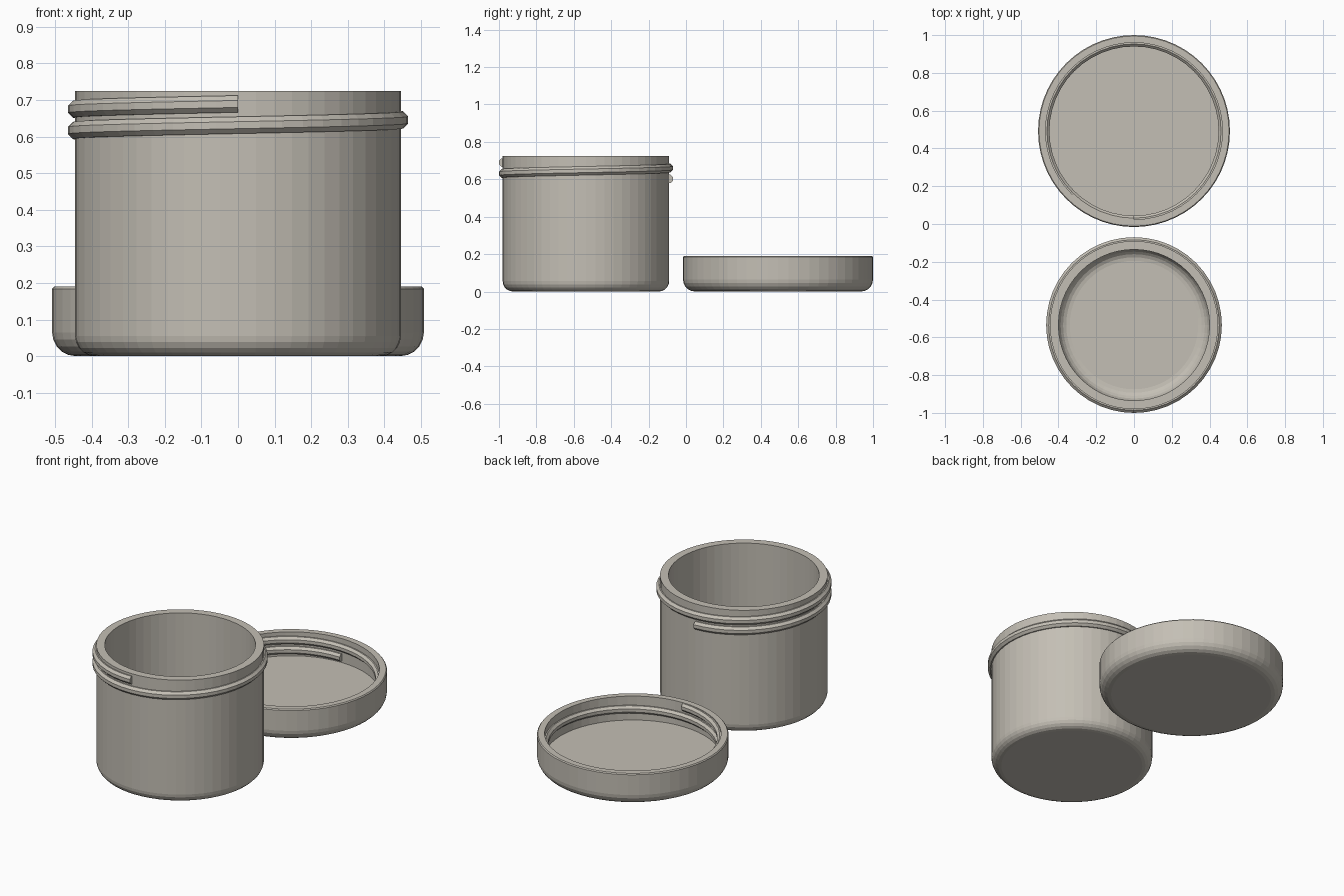
import bpy, bmesh, math
from math import sin, cos, pi, tau

old = bpy.data.objects.get("Cube")
if old:
    bpy.data.objects.remove(old, do_unlink=True)

mat = bpy.data.materials.new("warm grey plastic")
mat.use_nodes = True
colour = (0.55, 0.52, 0.46, 1)
mat.diffuse_color = colour
mat.node_tree.nodes["Principled BSDF"].inputs["Base Color"].default_value = colour


def finish(name, bm, centre_y):
    bmesh.ops.recalc_face_normals(bm, faces=bm.faces)
    mesh = bpy.data.meshes.new(name)
    bm.to_mesh(mesh)
    bm.free()
    mesh.materials.append(mat)
    obj = bpy.data.objects.new(name, mesh)
    obj.location.y = centre_y
    bpy.context.collection.objects.link(obj)
    return obj


def arc(r, z, radius, start, end, steps=5):
    """Profile points (radius, height) along a fillet centred on (r, z)."""
    return [(r + radius * cos(a), z + radius * sin(a))
            for a in (start + (end - start) * i / steps for i in range(steps + 1))]


def skin(bm, rings, closed):
    """Join neighbouring rings of vertices with quads."""
    for a, b in zip(rings, rings[1:] + rings[:1] if closed else rings[1:]):
        n = len(a)
        for i in range(n):
            j = (i + 1) % n
            bm.faces.new((a[i], a[j], b[j], b[i]))


def lathe(name, profile, centre_y, sides=56):
    """Turn an open profile into a vessel with flat outer and inner floors."""
    bm = bmesh.new()
    rings = [[bm.verts.new((r * cos(tau * i / sides), r * sin(tau * i / sides), z))
              for i in range(sides)] for r, z in profile]
    skin(bm, rings, False)
    bm.faces.new(rings[0])
    bm.faces.new(rings[-1])
    return finish(name, bm, centre_y)


def thread(name, radius, tube, z_low, pitch, turns, centre_y, steps=72, sides=8):
    """Screw thread that starts low at the back and climbs anticlockwise."""
    bm = bmesh.new()
    rings = []
    for i in range(steps + 1):
        t = turns * i / steps
        a = pi / 2 + tau * t
        ring = []
        for k in range(sides):
            b = tau * (k + 0.5) / sides
            r = radius + tube * cos(b)
            ring.append(bm.verts.new((r * cos(a), r * sin(a),
                                      z_low + pitch * t + tube * sin(b))))
        rings.append(ring)
    skin(bm, rings, False)
    bm.faces.new(rings[0])
    bm.faces.new(rings[-1])
    return finish(name, bm, centre_y)


jar_y, lid_y = -0.535, 0.492

# Jar: rounded base, straight wall, flat rim, rounded inner floor
jar = (arc(0.39, 0.055, 0.055, -pi / 2, 0)
       + [(0.445, 0.725), (0.4, 0.725)]
       + arc(0.34, 0.11, 0.06, 0, -pi / 2))
lathe("jar_body", jar, jar_y)
thread("jar_thread", 0.442, 0.025, 0.602, 0.058, 1.5, jar_y)

# Lid, lying upside down beside the jar
lid = (arc(0.443, 0.065, 0.065, -pi / 2, 0)
       + [(0.508, 0.184), (0.503, 0.19), (0.468, 0.19), (0.468, 0.05)])
lathe("lid_shell", lid, lid_y)
thread("lid_thread", 0.47, 0.024, 0.08, 0.058, 1.5, lid_y)
